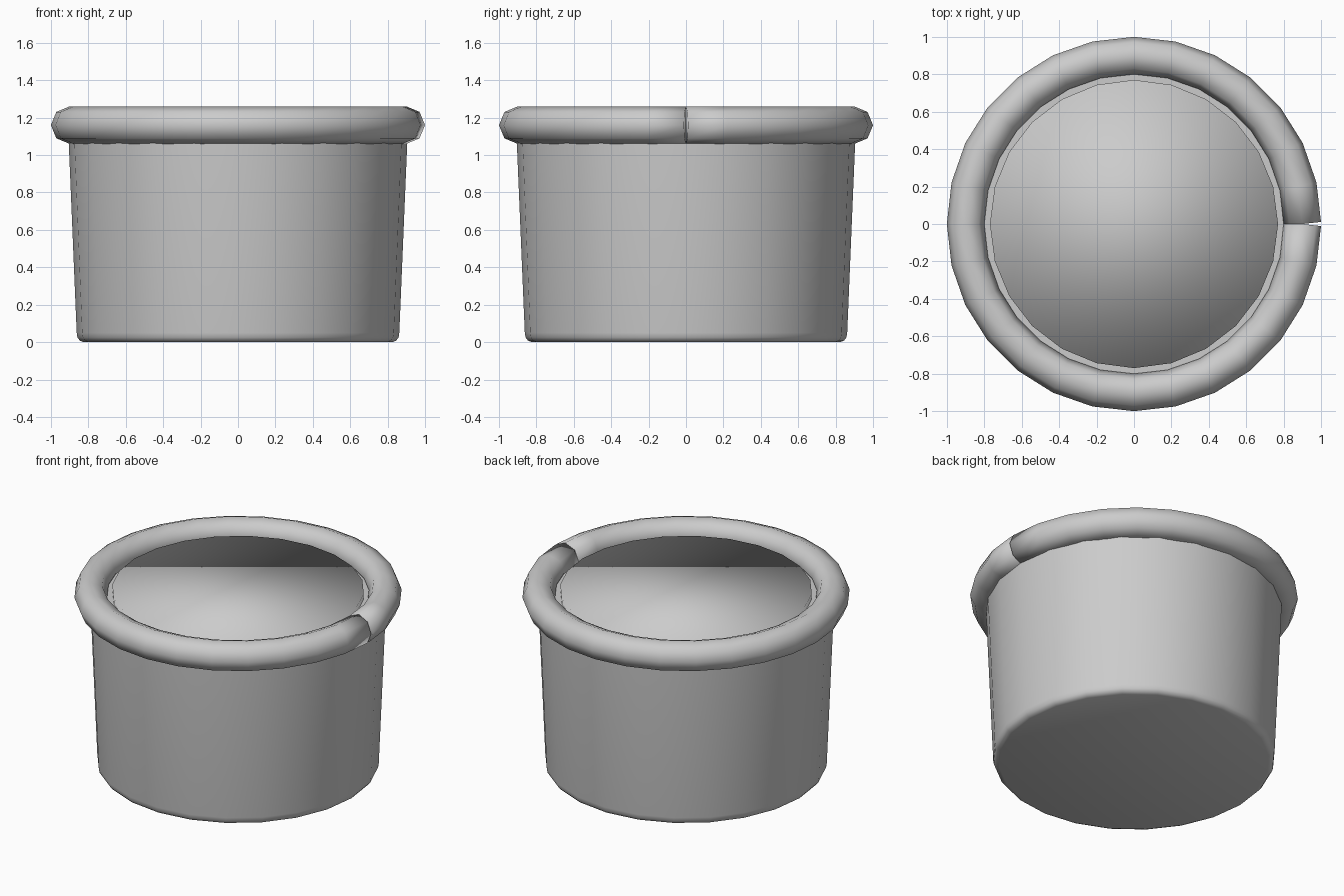
import bpy, bmesh
from math import cos, sin, pi, radians

cube = bpy.data.objects.get("Cube")
if cube:
    bpy.data.objects.remove(cube, do_unlink=True)

# single plain grey for every part
grey = bpy.data.materials.new("plain_grey")
colour = (0.6, 0.6, 0.6, 1)
grey.use_nodes = True
grey.diffuse_color = colour
shader = next(n for n in grey.node_tree.nodes if n.type == 'BSDF_PRINCIPLED')
shader.inputs["Base Color"].default_value = colour


def skin(name, loops, sharp_angle=None):
    """Bridge a row of closed vertex loops, cap both ends and shade smooth."""
    bm = bmesh.new()
    rows = [[bm.verts.new(p) for p in loop] for loop in loops]
    count = len(rows[0])
    for a, b in zip(rows, rows[1:]):
        for i in range(count):
            j = (i + 1) % count
            bm.faces.new((a[i], a[j], b[j], b[i]))
    bm.faces.new(rows[0][::-1])
    bm.faces.new(rows[-1])
    bmesh.ops.recalc_face_normals(bm, faces=bm.faces)
    for f in bm.faces:
        f.smooth = True
    mesh = bpy.data.meshes.new(name)
    bm.to_mesh(mesh)
    bm.free()
    mesh.materials.append(grey)
    obj = bpy.data.objects.new(name, mesh)
    bpy.context.collection.objects.link(obj)
    if sharp_angle:
        bpy.ops.object.select_all(action='DESELECT')
        obj.select_set(True)
        bpy.context.view_layer.objects.active = obj
        bpy.ops.object.shade_smooth_by_angle(angle=radians(sharp_angle))
    return obj


def lathe(name, profile, sides=24, sharp_angle=None):
    loops = [[(r * cos(2 * pi * i / sides), r * sin(2 * pi * i / sides), z)
              for i in range(sides)] for r, z in profile]
    return skin(name, loops, sharp_angle)


# tapered pot with a rounded bottom edge and hollow inside
lathe("pot", [(0.825, 0), (0.845, 0.008), (0.858, 0.025), (0.862, 0.05),
              (0.908, 1.15), (0.76, 1.15), (0.72, 0.08)], sharp_angle=50)

# flat-topped filling inside the pot
lathe("filling", [(0.73, 0.1), (0.77, 1.19)])

# rim tube: an open sweep whose ends are square to their last segment
segments, sides, major, minor = 28, 8, 0.9, 0.1
loops = []
for k in range(segments + 1):
    a = 2 * pi * k / segments
    tilt = a + (pi / segments if k == 0 else -pi / segments if k == segments else 0)
    loops.append([(major * cos(a) + minor * cos(t) * cos(tilt),
                   major * sin(a) + minor * cos(t) * sin(tilt),
                   1.16 + minor * sin(t))
                  for t in (2 * pi * s / sides for s in range(sides))])
skin("rim_tube", loops)
